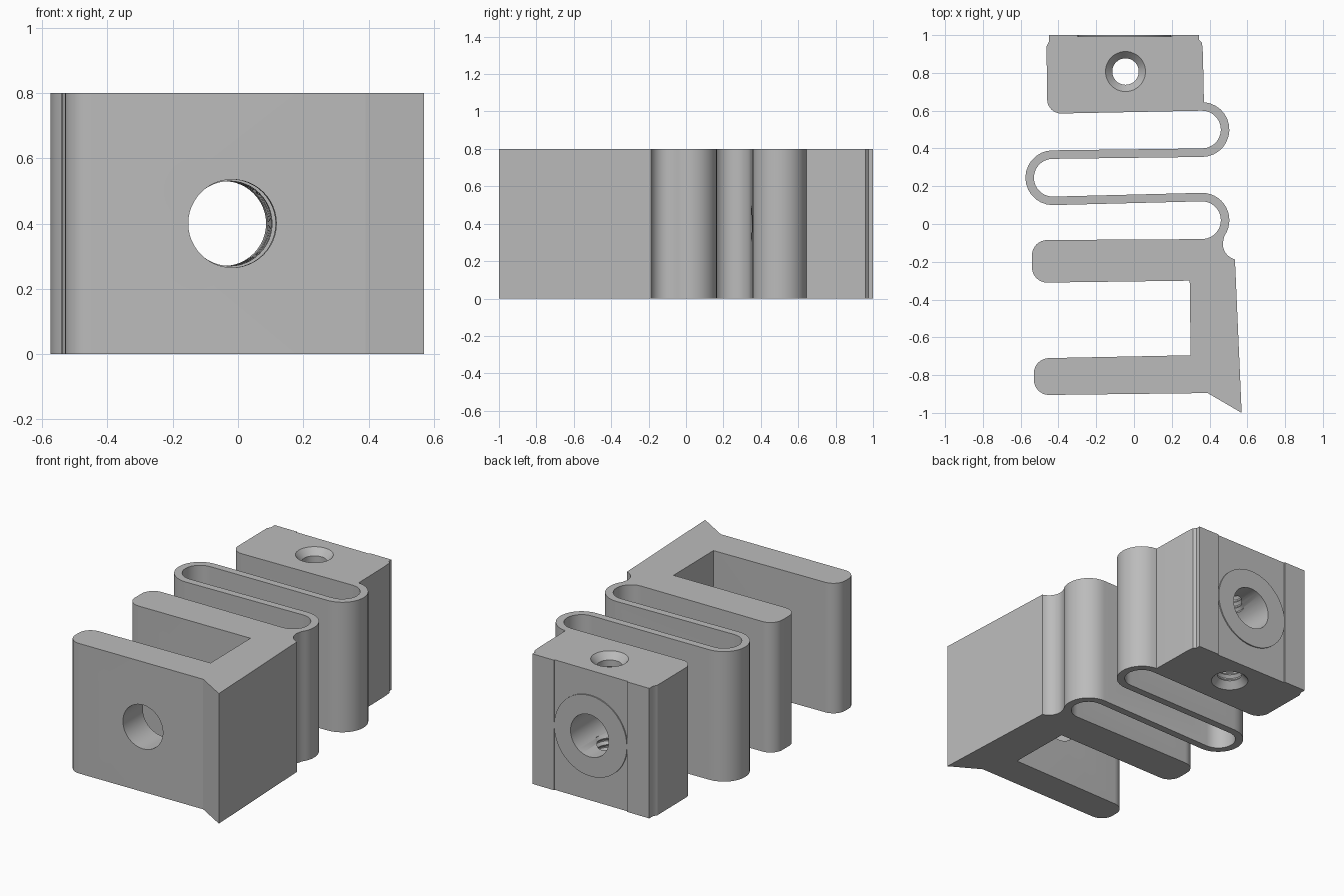
import bpy, bmesh
from math import radians, cos, sin
from mathutils import Matrix

cube = bpy.data.objects.get("Cube")
if cube:
    bpy.data.objects.remove(cube)

HEIGHT = 0.8
HOLE_X = -0.03          # bore axis at y = 0
TILT = 0.014            # sideways lean of the bore per unit y

metal = bpy.data.materials.new("plain grey")
metal.use_nodes = True
GREY = (0.5, 0.5, 0.5, 1)
metal.diffuse_color = GREY
metal.node_tree.nodes["Principled BSDF"].inputs["Base Color"].default_value = GREY


def arc(cx, cy, r, a, b, n=14):
    angles = [radians(a + (b - a) * i / n) for i in range(n + 1)]
    return [(cx + r * cos(t), cy + r * sin(t)) for t in angles]


def finish(name, bm, cutter=False):
    bmesh.ops.recalc_face_normals(bm, faces=bm.faces)
    me = bpy.data.meshes.new(name)
    bm.to_mesh(me)
    bm.free()
    ob = bpy.data.objects.new(name, me)
    me.materials.append(metal)
    bpy.context.collection.objects.link(ob)
    ob.hide_render = cutter
    return ob


def prism(name, outline, z0, z1, cutter=False):
    bm = bmesh.new()
    face = bm.faces.new([bm.verts.new((x, y, z0)) for x, y in outline])
    out = bmesh.ops.extrude_face_region(bm, geom=[face])
    verts = [v for v in out["geom"] if isinstance(v, bmesh.types.BMVert)]
    bmesh.ops.translate(bm, verts=verts, vec=(0, 0, z1 - z0))
    return finish(name, bm, cutter)


def lathe(name, profile, matrix, steps=48):
    """Closed solid turned about z from (radius, z) points, then placed."""
    bm = bmesh.new()
    rings = [[bm.verts.new((x, y, z)) for x, y in arc(0, 0, r, 0, 360, steps)[:-1]]
             for r, z in profile]
    for low, high in zip(rings, rings[1:]):
        for i in range(steps):
            j = (i + 1) % steps
            bm.faces.new((low[i], low[j], high[j], high[i]))
    bm.faces.new(rings[0])
    bm.faces.new(rings[-1])
    bmesh.ops.transform(bm, matrix=matrix, verts=bm.verts)
    return finish(name, bm, True)


def apply_cut(target, cutter, operation="DIFFERENCE"):
    mod = target.modifiers.new("cut", "BOOLEAN")
    mod.object, mod.operation, mod.solver = cutter, operation, "EXACT"
    bpy.context.view_layer.objects.active = target
    bpy.ops.object.modifier_apply(modifier=mod.name)
    bpy.data.objects.remove(cutter)


# Outline of the whole one-piece body, seen from above
outline = [(0.345, 1), (0.345, 0.975), (0.36, 0.96), (0.365, 0.9)]
outline += arc(0.36, 0.5, 0.145, 86, -90)             # first bend, outside
outline += arc(-0.43, 0.245, 0.1, 90, 270)            # second bend, inside
outline += arc(0.36, 0.02, 0.145, 90, -35)            # third bend, outside
outline += arc(0.555, -0.105, 0.085, 175, 256, 8)     # neck fillet
outline += [(0.57, -1), (0.39, -0.895)]               # clamp back and pointed foot
outline += arc(-0.45, -0.825, 0.08, 270, 180, 8)      # front jaw tip
outline += arc(-0.45, -0.79, 0.08, 180, 90, 8)
outline += [(0.3, -0.695), (0.295, -0.3)]             # clamp opening
outline += arc(-0.46, -0.23, 0.08, 270, 180, 8)       # rear jaw tip
outline += arc(-0.46, -0.165, 0.08, 180, 90, 8)
outline += arc(0.36, 0.02, 0.1, -90, 90)              # third bend, inside
outline += arc(-0.43, 0.245, 0.145, 270, 90)          # second bend, outside
outline += arc(0.36, 0.5, 0.1, -90, 90)               # first bend, inside
outline += arc(-0.385, 0.66, 0.075, 270, 180, 8)      # block corner
outline += [(-0.463, 0.94), (-0.45, 0.965), (-0.45, 1)]
body = prism("flexure_body", outline, 0, HEIGHT)

# Shallow recess on the back face, leaving a flush round pad about the bore
lay_back = Matrix.Rotation(radians(90), 4, "X")
recess = prism("recess_cutter", [(-0.3, 0.993), (0.2, 0.993), (0.2, 1.05), (-0.3, 1.05)],
               -0.1, HEIGHT + 0.1, True)
pad = lathe("pad_cutter", [(0.248, -0.1), (0.248, 0.1)],
            Matrix.Translation((-0.05, 1, 0.4)) @ lay_back)
apply_cut(recess, pad)
apply_cut(body, recess)

# Long bore through jaws, bends and block
lean = Matrix.Rotation(TILT, 4, "Z")
bore = lathe("bore_cutter", [(0.13, -1.2), (0.13, 0.5), (0.135, 0.5), (0.135, 1.2)],
             Matrix.Translation((HOLE_X, 0, 0.4)) @ lean @ lay_back)
apply_cut(body, bore)

# Threaded vertical hole, countersunk at both ends
profile = [(0.115, -0.01), (0.07, 0.04)]
pitch = 0.04
for i in range(1, 18):
    z = 0.04 + pitch * i
    profile += [(0.085, z - pitch * 0.6), (0.085, z - pitch * 0.4), (0.07, z)]
profile += [(0.07, HEIGHT - 0.04), (0.115, HEIGHT + 0.01)]
thread = lathe("thread_cutter", profile, Matrix.Translation((-0.045, 0.807, 0)))
apply_cut(body, thread)

bpy.ops.object.select_all(action="DESELECT")
body.select_set(True)
bpy.context.view_layer.objects.active = body
bpy.ops.object.shade_smooth_by_angle(angle=radians(28))
